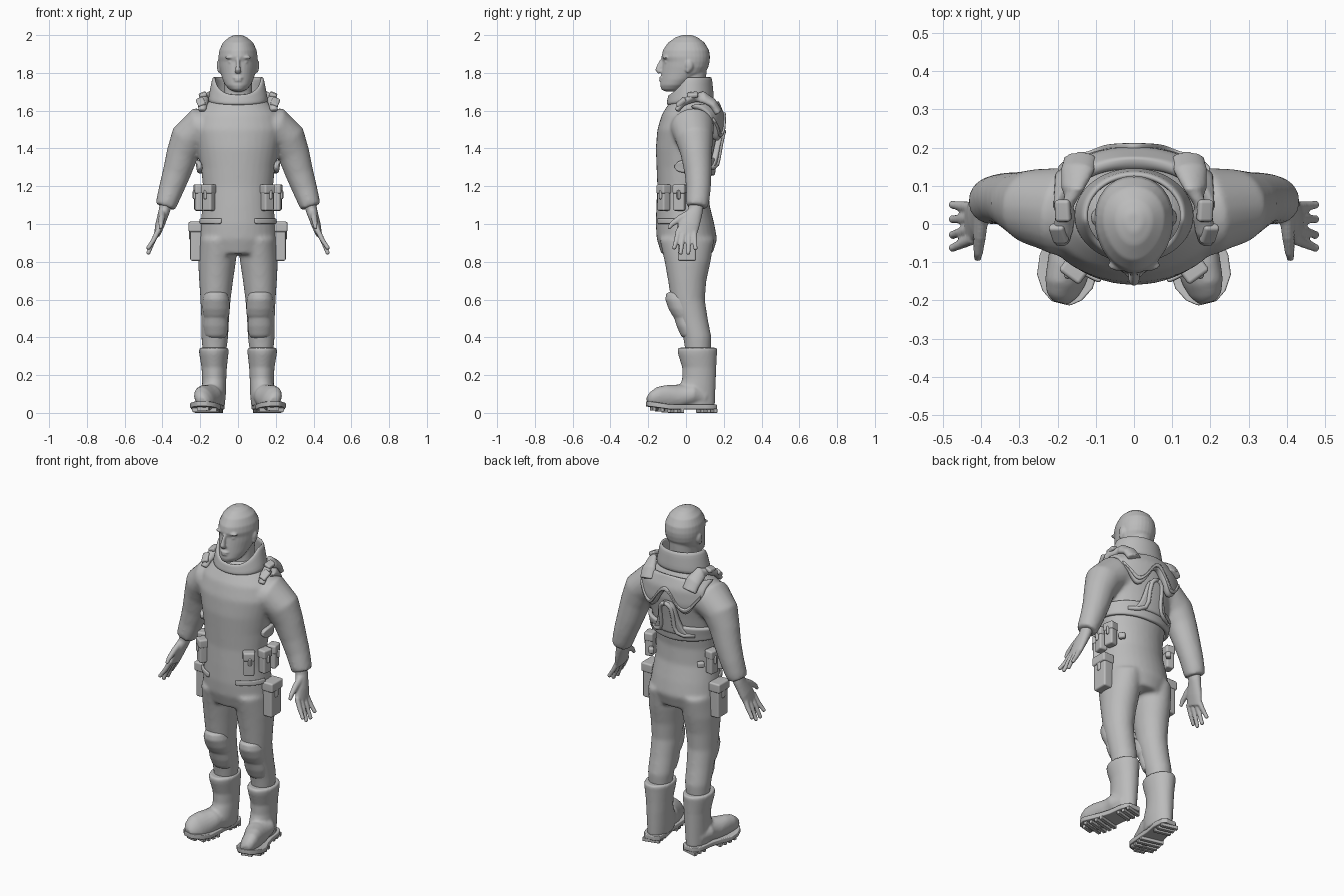
import bpy, bmesh, math
from mathutils import Vector, Matrix

if "Cube" in bpy.data.objects:
    bpy.data.objects.remove(bpy.data.objects["Cube"])

grey = bpy.data.materials.new("plain grey")
grey.use_nodes = True
grey.diffuse_color = (0.5, 0.5, 0.5, 1)
grey.node_tree.nodes["Principled BSDF"].inputs["Base Color"].default_value = (0.5, 0.5, 0.5, 1)


def finish(bm, name, mirror=True, voxel=0, smooth=0, solid=0, subsurf=0, bevel=0):
    """Turn a bmesh into an object with its modifiers."""
    bmesh.ops.recalc_face_normals(bm, faces=bm.faces)
    me = bpy.data.meshes.new(name)
    bm.to_mesh(me)
    bm.free()
    me.materials.append(grey)
    me.shade_smooth()
    ob = bpy.data.objects.new(name, me)
    bpy.context.collection.objects.link(ob)
    if mirror:
        ob.modifiers.new("mirror", "MIRROR").use_mirror_merge = False
    if voxel:
        m = ob.modifiers.new("remesh", "REMESH")
        m.mode, m.voxel_size, m.use_smooth_shade = "VOXEL", voxel, True
    if smooth:
        m = ob.modifiers.new("smooth", "SMOOTH")
        m.factor, m.iterations = 0.5, smooth
    if solid:
        m = ob.modifiers.new("thickness", "SOLIDIFY")
        m.thickness, m.offset = solid, 0
    if bevel:
        m = ob.modifiers.new("bevel", "BEVEL")
        m.width, m.segments = bevel, 3
        m = ob.modifiers.new("normals", "WEIGHTED_NORMAL")
    if subsurf:
        m = ob.modifiers.new("subdivide", "SUBSURF")
        m.levels = m.render_levels = subsurf
    return ob


def skin(bm, rings):
    """Bridge rings of points and cap both ends."""
    rows = [[bm.verts.new(p) for p in r] for r in rings]
    n = len(rows[0])
    for a, b in zip(rows, rows[1:]):
        for i in range(n):
            bm.faces.new((a[i], a[(i + 1) % n], b[(i + 1) % n], b[i]))
    bm.faces.new(rows[0])
    bm.faces.new(rows[-1])


def stack(bm, rows, egg=0, n=32):
    """Horizontal ovals: z, x centre, half width, front y, back y."""
    rings = []
    for z, x, rx, yf, yb in rows:
        ring = []
        for i in range(n):
            a = math.tau * i / n
            s, c = math.sin(a), math.cos(a)
            ring.append((x + rx * c * (1 + egg * s), (yf + yb) / 2 + (yb - yf) / 2 * s, z))
        rings.append(ring)
    skin(bm, rings)


def tube(bm, pts, n=20):
    """Ovals square to a path: x, y, z, radius across, radius front to back."""
    ps = [Vector(p[:3]) for p in pts]
    rings = []
    for i, p in enumerate(ps):
        t = (ps[min(i + 1, len(ps) - 1)] - ps[max(i - 1, 0)]).normalized()
        u = Vector((0, 1, 0)).cross(t).normalized()
        v = t.cross(u)
        rings.append([p + u * pts[i][3] * math.cos(math.tau * k / n)
                      + v * pts[i][4] * math.sin(math.tau * k / n) for k in range(n)])
    skin(bm, rings)


def blob(bm, loc, size):
    bmesh.ops.create_uvsphere(bm, u_segments=16, v_segments=10, radius=1,
                              matrix=Matrix.Translation(loc) @ Matrix.Diagonal((*size, 1)))


def box(bm, loc, size, turn=0):
    bmesh.ops.create_cube(bm, size=1, matrix=Matrix.Translation(loc)
                          @ Matrix.Rotation(math.radians(turn), 4, "Z") @ Matrix.Diagonal((*size, 1)))


# Torso profile, shared by everything worn on it
TORSO = [(0.84, 0, .17, -.13, .14), (0.92, 0, .208, -.155, .165), (1.0, 0, .2, -.16, .15),
         (1.1, 0, .187, -.157, .125), (1.2, 0, .186, -.152, .12), (1.3, 0, .196, -.156, .135),
         (1.4, 0, .215, -.16, .15), (1.5, 0, .24, -.152, .168), (1.58, 0, .22, -.128, .165),
         (1.64, 0, .165, -.09, .14), (1.69, 0, .1, -.045, .11)]


def torso_at(z):
    for a, b in zip(TORSO, TORSO[1:]):
        if z <= b[0]:
            f = (z - a[0]) / (b[0] - a[0])
            return [p + (q - p) * f for p, q in zip(a, b)]
    return TORSO[-1]


def conform(name, place, solid, off, nu=32, nv=10):
    """Padded sheet laid on the torso; place(u, v) gives angle and height."""
    bm = bmesh.new()
    rows = []
    for i in range(nu + 1):
        row = []
        for j in range(nv + 1):
            a, z = place(i / nu, j / nv)
            _, _, rx, yf, yb = torso_at(z)
            row.append(bm.verts.new(((rx + off) * math.cos(a),
                                     (yf + yb) / 2 + ((yb - yf) / 2 + off) * math.sin(a), z)))
        rows.append(row)
    for a, b in zip(rows, rows[1:]):
        for j in range(nv):
            bm.faces.new((a[j], a[j + 1], b[j + 1], b[j]))
    return finish(bm, name, mirror=name.startswith("hip"), solid=solid, subsurf=1)


def back_angle(x, z):
    return math.acos(max(-1, min(1, x / torso_at(z)[2])))


# Suit: torso, legs and sleeves fused into one surface
bm = bmesh.new()
stack(bm, TORSO)
stack(bm, [(.92, .105, .1, -.14, .15), (.8, .111, .1, -.113, .13), (.7, .116, .09, -.095, .108),
           (.6, .119, .08, -.08, .1), (.5, .121, .074, -.045, .115), (.4, .123, .071, -.015, .135),
           (.3, .125, .06, .0, .13)])
tube(bm, [(.12, .02, 1.5, .1, .12), (.2, .035, 1.51, .11, .115), (.262, .045, 1.45, .1, .1),
          (.295, .055, 1.37, .085, .083), (.325, .064, 1.27, .075, .072), (.352, .066, 1.19, .067, .066),
          (.372, .062, 1.13, .06, .063), (.385, .058, 1.09, .054, .058)])
finish(bm, "suit", voxel=.011, smooth=6)

# Hands
bm = bmesh.new()
tube(bm, [(.375, .057, 1.13, .034, .04), (.39, .05, 1.07, .03, .04), (.412, .02, 1.0, .025, .054),
          (.428, .0, .945, .017, .056)])
for k, (tip_y, tip_z) in enumerate([(-.062, .875), (-.028, .848), (.012, .848), (.05, .872)]):
    y = -.038 + .027 * k
    tube(bm, [(.42, y, .97, .015, .016), (.447, (y + tip_y) / 2, .915, .013, .014),
              (.474, tip_y, tip_z, .011, .011)], 10)
    blob(bm, (.474, tip_y, tip_z), (.012, .012, .012))
tube(bm, [(.4, .03, 1.06, .02, .024), (.404, -.03, 1.03, .017, .02), (.408, -.075, 1.0, .013, .014),
          (.41, -.093, .975, .009, .009)], 10)
finish(bm, "hands", voxel=.0055, smooth=3)

# Head with neck, nose, brows, lips and ears
bm = bmesh.new()
stack(bm, [(2.0, 0, .02, -.02, .03), (1.988, 0, .048, -.055, .062), (1.96, 0, .08, -.095, .098),
           (1.92, 0, .098, -.122, .122), (1.885, 0, .103, -.13, .127), (1.86, 0, .102, -.122, .125),
           (1.83, 0, .099, -.126, .118), (1.8, 0, .092, -.13, .1), (1.765, 0, .081, -.133, .05),
           (1.735, 0, .067, -.137, .01), (1.712, 0, .046, -.13, -.02), (1.702, 0, .025, -.11, -.05)], egg=.12)
stack(bm, [(1.6, 0, .08, -.05, .1), (1.7, 0, .074, -.045, .1), (1.82, 0, .075, -.04, .11)])
tube(bm, [(0, -.122, 1.872, .009, .012), (0, -.137, 1.84, .01, .016), (0, -.146, 1.816, .015, .018),
          (0, -.135, 1.803, .017, .014)], 12)
blob(bm, (0, -.132, 1.773), (.026, .012, .006))
blob(bm, (0, -.131, 1.76), (.022, .012, .007))
blob(bm, (.04, -.109, 1.882), (.03, .014, .009))
blob(bm, (.038, -.1, 1.857), (.014, .014, .009))
blob(bm, (.099, .017, 1.84), (.014, .022, .032))
blob(bm, (.099, .01, 1.818), (.011, .014, .018))
finish(bm, "head", voxel=.0055, smooth=3)

# Stand-up collar, low at the throat and high at the nape
bm = bmesh.new()
rows = []
for i in range(48):
    a = math.tau * i / 48
    s, c = math.sin(a), math.cos(a)
    top = 1.685 + .095 * min(1, max(0, (s + 1) / .85)) ** 1.3
    low = 1.645 + .015 * s
    rows.append([bm.verts.new(((.152 - .026 * f) * c, .022 + (.118 - .012 * f) * s, low + (top - low) * f))
                 for f in (0, .35, .7, 1)])
for a, b in zip(rows, rows[1:] + rows[:1]):
    for j in range(3):
        bm.faces.new((a[j], a[j + 1], b[j + 1], b[j]))
finish(bm, "collar", mirror=False, solid=.018, subsurf=1)

# Boots: shaft and toed-out foot
bm = bmesh.new()
stack(bm, [(.345, .128, .075, -.04, .162), (.335, .128, .079, -.046, .166), (.31, .128, .077, -.042, .164),
           (.24, .126, .067, -.02, .16), (.18, .126, .064, -.02, .158), (.1, .127, .063, -.05, .155),
           (.035, .128, .058, -.04, .152)])
tube(bm, [(.13, .1, .08, .055, .055), (.14, .03, .095, .062, .075), (.152, -.04, .085, .066, .066),
          (.168, -.1, .077, .074, .055), (.18, -.15, .072, .07, .048), (.188, -.185, .066, .05, .036),
          (.192, -.204, .062, .026, .022)])
finish(bm, "boots", voxel=.008, smooth=4)

# Soles and treads
bm = bmesh.new()
SOLE = [(.128, .163, .03), (.13, .14, .053), (.133, .09, .061), (.144, .02, .059), (.155, -.04, .066),
        (.17, -.1, .077), (.181, -.15, .073), (.188, -.187, .052), (.192, -.208, .024)]
rings = []
for x, y, w in SOLE:
    lift = max(0, -y - .1) * .16
    rings.append([(x + sx * w, y + sx * w * .25 * (y < .1), z + lift)
                  for sx, z in [(-1, .018), (1, .018), (1.0, .045), (-1.0, .045)]])
skin(bm, rings)
finish(bm, "soles", bevel=.005)
bm = bmesh.new()
for y in (.145, .11, .075, -.035, -.07, -.105, -.14, -.175):
    f = (.16 - y) / .36
    box(bm, (.128 + .062 * f * f ** .3, y, .011 + max(0, -y - .1) * .16), (.1 + .035 * (-.15 < y < 0) - .035 * (y < -.16), .02, .022), 14)
finish(bm, "treads", bevel=.003)

# Knee pads: domed cap over a shin plate
bm = bmesh.new()
stack(bm, [(.64, .117, .045, -.09, 0), (.632, .117, .06, -.105, .02), (.6, .117, .071, -.11, .04),
           (.55, .116, .073, -.092, .05), (.515, .115, .068, -.072, .05), (.505, .115, .062, -.062, .05)])
stack(bm, [(.52, .116, .062, -.068, .05), (.46, .117, .066, -.05, .06), (.41, .117, .06, -.028, .07),
           (.395, .117, .045, -.012, .06)])
finish(bm, "knee_pads", voxel=.008, smooth=2)

# Waist pouches with flaps, and thigh holsters
bm = bmesh.new()
for x, y, turn in ((.155, -.118, 36), (.204, -.035, 80), (.205, .045, 100)):
    box(bm, (x, y, 1.135), (.06, .048, .13), turn)
    box(bm, (x, y, 1.185), (.067, .056, .05), turn)
    box(bm, (x * 1.1, y * 1.1, 1.155), (.02, .03, .05), turn)
box(bm, (.165, .095, 1.125), (.03, .04, .035), 40)
finish(bm, "pouches", bevel=.011)
bm = bmesh.new()
box(bm, (.222, .005, .9), (.062, .095, .19))
box(bm, (.225, .005, .985), (.074, .105, .055))
box(bm, (.25, .005, .945), (.02, .03, .06))
finish(bm, "holsters", bevel=.014)
conform("hip_straps", lambda u, v: (-1.13 + 1.0 * u, 1.0 + .03 * v), .012, .005, 12, 3)

# Back harness: scalloped yoke, ribbed pads, stem and rib band
def yoke(u, v):
    x = -.185 + .37 * u
    low = 1.5 - .06 * math.cos((abs(x) - .1) / .1 * math.pi)
    z = low + (1.645 - .02 * (x / .185) ** 2 - low) * v
    return back_angle(x, z), z


def ridge(u, v):
    x = -.17 + .34 * u
    z = 1.525 - .055 * math.cos((abs(x) - .1) / .1 * math.pi) + .022 * (v - .5)
    return back_angle(x, z), z


def stem(u, v):
    z = 1.3 + .2 * v
    x = (2 * u - 1) * (.055 + .05 * (1 - v) ** 3) * math.sqrt(max(.02, 1 - v ** 6))
    return back_angle(x, z), z


def band(u, v):
    t = abs(2 * u - 1)
    half = (.05 - .018 * t) * math.sqrt(max(.03, 1 - t ** 16))
    return -.32 + (math.pi + .64) * u, 1.305 + half * (2 * v - 1)


conform("back_yoke", yoke, .034, .02)
conform("yoke_ridge", ridge, .022, .036, 32, 4)
conform("back_stem", stem, .03, .018, 16, 12)
conform("rib_band", band, .024, .012, 48, 6)

# Raised arch on the stem running out along the band
bm = bmesh.new()
path = []
for x, z in ((.14, 1.3), (.09, 1.3), (.055, 1.315), (.042, 1.35), (.04, 1.42), (.034, 1.465), (.018, 1.485), (-.004, 1.49)):
    _, _, rx, yf, yb = torso_at(z)
    path.append((x, (yf + yb) / 2 + ((yb - yf) / 2 + .034) * math.sqrt(1 - (x / rx) ** 2), z, .012, .012))
tube(bm, path, 10)
finish(bm, "stem_arch")

# Shoulder straps and their pads
bm = bmesh.new()
tube(bm, [(.14, .17, 1.59, .045, .024), (.148, .14, 1.64, .045, .024), (.162, .09, 1.672, .038, .022),
          (.178, .03, 1.665, .03, .02), (.187, -.02, 1.64, .027, .018), (.19, -.05, 1.6, .02, .014)])
finish(bm, "shoulder_straps", voxel=.007, smooth=2)
bm = bmesh.new()
for loc, tilt in (((.186, .035, 1.683), 8), ((.197, -.025, 1.645), 42)):
    m = Matrix.Translation(loc) @ Matrix.Rotation(math.radians(22), 4, "Y") @ Matrix.Rotation(math.radians(tilt), 4, "X")
    bmesh.ops.create_cube(bm, size=1, matrix=m @ Matrix.Diagonal((.042, .058, .024, 1)))
finish(bm, "strap_pads", bevel=.009)
